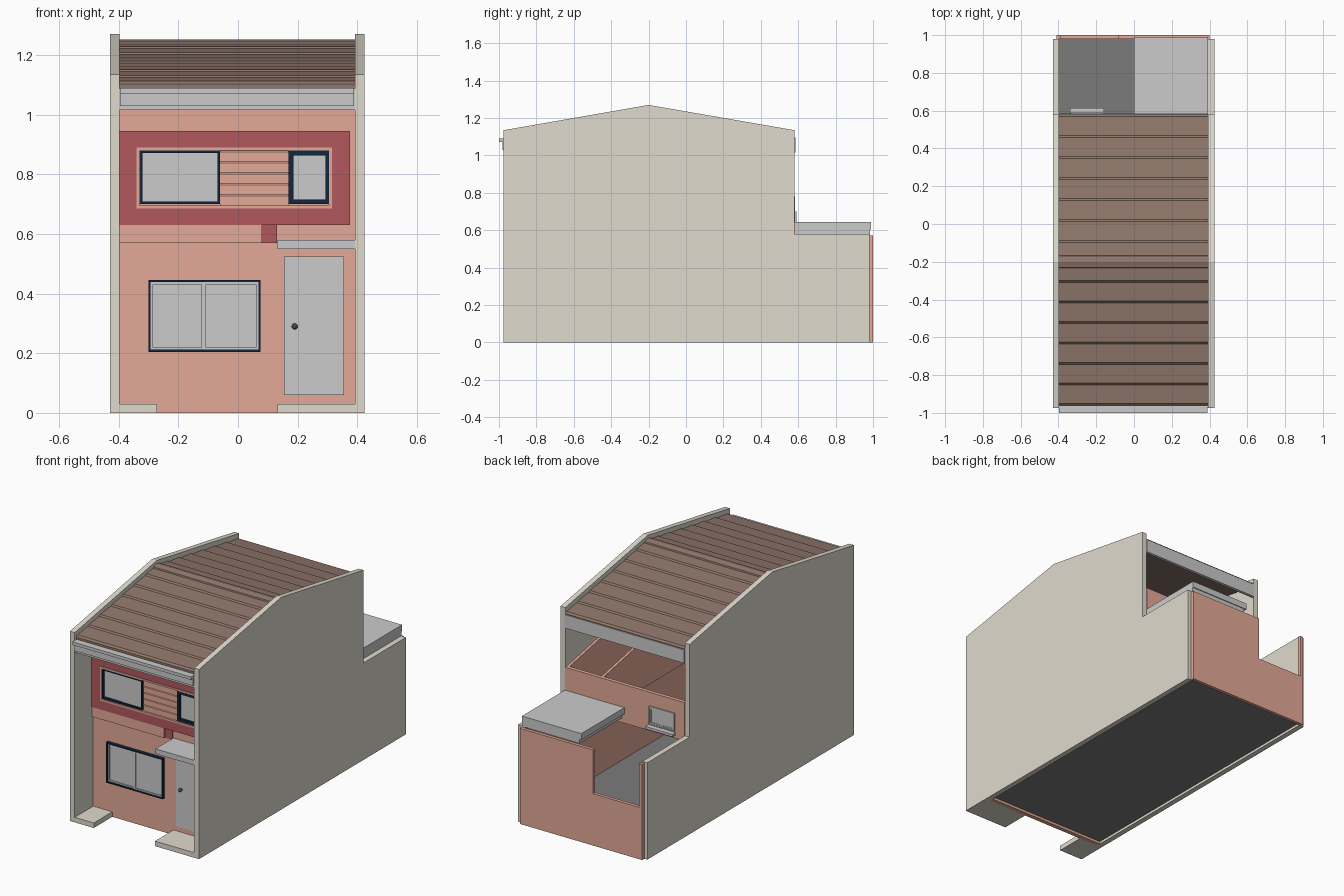
import bpy, bmesh, math
from mathutils import Matrix

if "Cube" in bpy.data.objects:
    bpy.data.objects.remove(bpy.data.objects["Cube"])


def mat(name, r, g, b):
    m = bpy.data.materials.new(name)
    m.diffuse_color = (r ** 2.2, g ** 2.2, b ** 2.2, 1)
    m.use_nodes = True
    m.node_tree.nodes["Principled BSDF"].inputs["Base Color"].default_value = m.diffuse_color
    return m


SALMON = mat("salmon_render", 0.89, 0.66, 0.59)
RED = mat("red_render", 0.69, 0.35, 0.37)
BEIGE = mat("beige_wall", 0.875, 0.855, 0.80)
BROWN = mat("brown_roof", 0.56, 0.465, 0.42)
NAVY = mat("navy_frame", 0.09, 0.17, 0.26)
DARK = mat("dark_floor", 0.48, 0.48, 0.48)
IRON = mat("dark_metal", 0.3, 0.3, 0.3)


def finish(name, bm, material=None):
    bmesh.ops.recalc_face_normals(bm, faces=bm.faces)
    me = bpy.data.meshes.new(name)
    bm.to_mesh(me)
    bm.free()
    ob = bpy.data.objects.new(name, me)
    bpy.context.collection.objects.link(ob)
    if material:
        me.materials.append(material)
    return ob


def box(name, x0, x1, y0, y1, z0, z1, material=None):
    bm = bmesh.new()
    m = (Matrix.Translation(((x0 + x1) / 2, (y0 + y1) / 2, (z0 + z1) / 2))
         @ Matrix.Diagonal((x1 - x0, y1 - y0, z1 - z0, 1)))
    bmesh.ops.create_cube(bm, size=1, matrix=m)
    return finish(name, bm, material)


def profile(name, pts, x0, x1, material=None):
    """Extrude a (y, z) outline along x."""
    bm = bmesh.new()
    face = bm.faces.new([bm.verts.new((x0, y, z)) for y, z in pts])
    ext = bmesh.ops.extrude_face_region(bm, geom=[face])
    verts = [v for v in ext["geom"] if isinstance(v, bmesh.types.BMVert)]
    bmesh.ops.translate(bm, verts=verts, vec=(x1 - x0, 0, 0))
    return finish(name, bm, material)


def border(name, x0, x1, z0, z1, t, y0, y1, material=None):
    """Four bars around a rectangular opening, bars of width t."""
    box(name + "_bottom", x0, x1, y0, y1, z0, z0 + t, material)
    box(name + "_top", x0, x1, y0, y1, z1 - t, z1, material)
    box(name + "_left", x0, x0 + t, y0, y1, z0 + t, z1 - t, material)
    box(name + "_right", x1 - t, x1, y0, y1, z0 + t, z1 - t, material)


def window(name, x0, x1, z0, z1, y, t, splits=(), out=-1, material=NAVY, depth=0.02, sash=True):
    """Frame plus panes; y is the wall face, out the facing direction."""
    def span(a, b):
        return sorted((y + out * a, y + out * b))
    border(name + "_frame", x0, x1, z0, z1, t, *span(-0.005, depth), material)
    edges = [x0 + t, *splits, x1 - t]
    for i, (a, b) in enumerate(zip(edges, edges[1:])):
        d = depth * 0.2 * (i % 2)
        box(f"{name}_pane_{i}", a, b, *span(0, depth * 0.25 + d), z0 + t, z1 - t)
        if sash:
            border(f"{name}_sash_{i}", a, b, z0 + t, z1 - t, 0.008,
                   *span(depth * 0.2, depth * 0.55 + d))


# Party walls with gabled, stepped outline
wall = [(-0.975, 0), (0.98, 0), (0.98, 0.58), (0.58, 0.58),
        (0.58, 1.135), (-0.2, 1.27), (-0.975, 1.135)]
profile("party_wall_left", wall, -0.43, -0.398, BEIGE)
profile("party_wall_right", wall, 0.393, 0.425, BEIGE)

# Roof with overlapping courses on both slopes
RIDGE_Y, RIDGE_Z, SLOPE, LIP = -0.2, 1.238, 0.178, 0.01


def courses(y_eave, n):
    pts = []
    step = (RIDGE_Y - y_eave) / n
    for i in range(n):
        a, b = y_eave + step * i, y_eave + step * (i + 1)
        za, zb = (RIDGE_Z - SLOPE * abs(v - RIDGE_Y) for v in (a, b))
        lip = a + math.copysign(0.01, step)
        pts += [(a, za), (lip, za + LIP), (b, zb + 0.003)]
    return pts


front, back = courses(-0.96, 7), courses(0.58, 7)
under = [(0.58, 1.085), (RIDGE_Y, 1.22), (-0.96, 1.085)]
profile("tiled_roof", front + back[-2::-1] + under, -0.398, 0.393, BROWN)
profile("ridge_cap", [(-0.235, 1.232), (-0.23, 1.244), (-0.2, 1.252),
                      (-0.17, 1.244), (-0.165, 1.232)], -0.398, 0.393, BROWN)

# Gutters, fascias and front soffit
profile("front_gutter", [(-0.95, 1.09), (-1.0, 1.09), (-1.0, 1.072), (-0.982, 1.072),
                         (-0.982, 1.03), (-0.95, 1.03)], -0.396, 0.389)
box("front_fascia", -0.398, 0.393, -0.972, -0.952, 1.015, 1.088)
box("front_soffit", -0.398, 0.393, -0.955, -0.79, 1.015, 1.025)
box("back_fascia", -0.398, 0.393, 0.567, 0.585, 1.015, 1.095)

# Front facade
F = -0.80
box("front_facade", -0.398, 0.393, F, F + 0.025, 0, 1.02, SALMON)
box("storey_band", -0.398, 0.08, F - 0.012, F, 0.57, 0.63, SALMON)
box("red_pier", 0.08, 0.13, F - 0.006, F, 0.57, 0.63, RED)
box("red_panel_bottom", -0.398, 0.375, F - 0.016, F, 0.63, 0.685, RED)
box("red_panel_top", -0.398, 0.375, F - 0.016, F, 0.89, 0.945, RED)
box("red_panel_left", -0.398, -0.34, F - 0.016, F, 0.685, 0.89, RED)
box("red_panel_right", 0.315, 0.375, F - 0.016, F, 0.685, 0.89, RED)
border("panel_trim", -0.34, 0.315, 0.685, 0.89, 0.01, F - 0.02, F, SALMON)

# Horizontal boards between the upper windows
for i in range(5):
    z = 0.695 + i * 0.037
    profile(f"siding_board_{i}", [(F, z), (F - 0.008, z), (F - 0.008, z + 0.032),
                                  (F - 0.003, z + 0.037), (F, z + 0.037)], -0.06, 0.17, SALMON)

# Front windows
window("upper_left_window", -0.33, -0.06, 0.70, 0.88, F, 0.009, [-0.2], sash=False)
window("upper_right_window", 0.17, 0.31, 0.70, 0.88, F, 0.016, sash=False)
window("lower_window", -0.30, 0.075, 0.205, 0.446, F, 0.007, [-0.115])

# Front door, knob, canopy and steps
box("front_door", 0.155, 0.355, F - 0.006, F, 0.06, 0.525)
bm = bmesh.new()
bmesh.ops.create_uvsphere(bm, u_segments=12, v_segments=8, radius=0.01,
                          matrix=Matrix.Translation((0.19, F - 0.018, 0.29)))
knob = finish("door_knob", bm, IRON)
knob.data.shade_smooth()
bm = bmesh.new()
bmesh.ops.create_cone(bm, cap_ends=True, segments=12, radius1=0.007, radius2=0.007, depth=0.016,
                      matrix=Matrix.Translation((0.19, F - 0.01, 0.29)) @ Matrix.Rotation(math.pi / 2, 4, 'X'))
finish("knob_stem", bm, IRON)
box("door_canopy", 0.133, 0.393, -0.97, F, 0.55, 0.58)
box("door_step", 0.133, 0.393, -0.975, F, 0, 0.03, BEIGE)
box("left_plinth", -0.398, -0.272, -0.975, F, 0, 0.03, BEIGE)

# Ground floor running through house and yard
box("ground_floor", -0.398, 0.393, F + 0.025, 0.98, 0.015, 0.03, DARK)

# Rear upper wall, open below, with small window and sill
box("rear_upper_wall", -0.398, 0.393, 0.56, 0.583, 0.55, 0.78, SALMON)
window("rear_window", -0.335, -0.165, 0.59, 0.70, 0.583, 0.008, [-0.25], 1, None, 0.008)
box("rear_window_sill", -0.34, -0.16, 0.58, 0.613, 0.57, 0.585)

# Inner linings and partition with sloping tops, seen through the rear openings
slope_top = [(0.56, 0.78), (-0.2, 0.93), (F + 0.025, 0.82)]
for side, x in (("left", -0.398), ("right", 0.378)):
    profile(f"inner_lining_{side}", [(F + 0.025, 0.03), (0.56, 0.03)] + slope_top, x, x + 0.015, SALMON)
profile("inner_partition", [(F + 0.025, 0.57), (0.56, 0.57)] + slope_top, 0.15, 0.165, SALMON)
box("yard_lining_right", 0.378, 0.393, 0.56, 0.98, 0.03, 0.578, SALMON)

# Back annex with flat roof
box("annex_roof", 0.0, 0.393, 0.583, 0.99, 0.605, 0.643)
box("annex_roof_lower", 0.015, 0.393, 0.583, 0.985, 0.578, 0.605)

# Yard wall: full height, low section and end post
box("yard_wall_high", -0.085, 0.40, 0.98, 1.0, 0, 0.572, SALMON)
box("yard_wall_low", -0.39, -0.085, 0.98, 1.0, 0, 0.31, SALMON)
box("yard_wall_post", -0.41, -0.39, 0.98, 1.0, 0, 0.572, SALMON)
